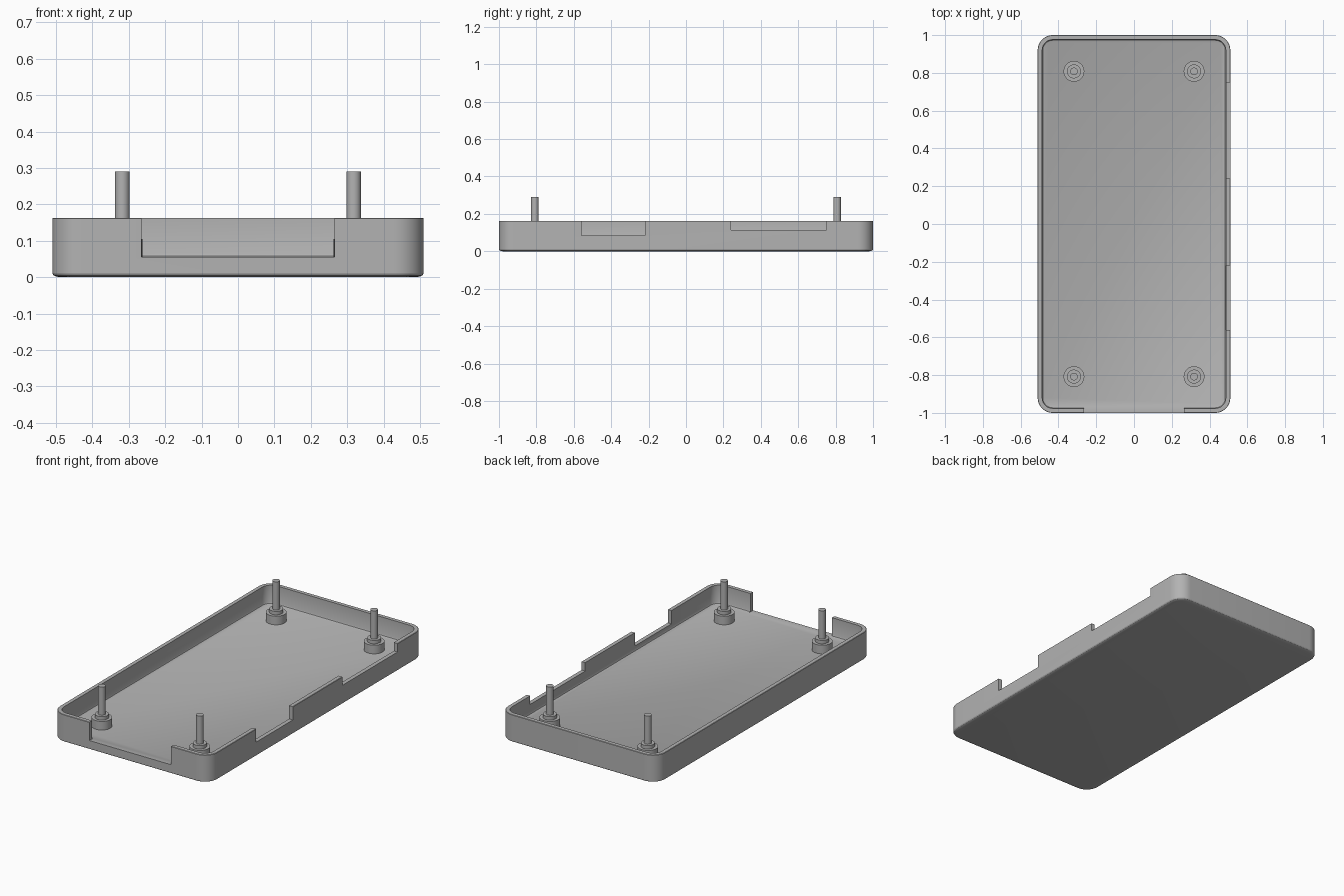
import bpy, bmesh, math
from mathutils import Vector

if "Cube" in bpy.data.objects:
    bpy.data.objects.remove(bpy.data.objects["Cube"])

HALF_X, HALF_Y, HEIGHT, CORNER = 0.51, 1.0, 0.163, 0.08
WALL, FLOOR = 0.024, 0.0545

grey = bpy.data.materials.new("plain grey")
grey.use_nodes = True
colour = (0.45, 0.45, 0.45, 1)
grey.diffuse_color = colour
grey.node_tree.nodes["Principled BSDF"].inputs["Base Color"].default_value = colour


def make_object(name, bm):
    bmesh.ops.recalc_face_normals(bm, faces=bm.faces)
    mesh = bpy.data.meshes.new(name)
    bm.to_mesh(mesh)
    bm.free()
    mesh.materials.append(grey)
    obj = bpy.data.objects.new(name, mesh)
    bpy.context.collection.objects.link(obj)
    return obj


def activate(obj):
    bpy.ops.object.select_all(action='DESELECT')
    obj.select_set(True)
    bpy.context.view_layer.objects.active = obj


def skin(name, rings):
    """Closed solid through a stack of matching point rings."""
    bm = bmesh.new()
    loops = [[bm.verts.new(p) for p in ring] for ring in rings]
    for a, b in zip(loops, loops[1:]):
        for i in range(len(a)):
            j = (i + 1) % len(a)
            bm.faces.new((a[i], a[j], b[j], b[i]))
    bm.faces.new(loops[0])
    bm.faces.new(loops[-1])
    return make_object(name, bm)


def rounded_ring(inset, z, steps=10):
    r = CORNER - inset
    points = []
    for quarter, (sx, sy) in enumerate([(1, 1), (-1, 1), (-1, -1), (1, -1)]):
        for k in range(steps + 1):
            a = (quarter + k / steps) * math.pi / 2
            points.append((sx * (HALF_X - CORNER) + r * math.cos(a),
                           sy * (HALF_Y - CORNER) + r * math.sin(a), z))
    return points


def circle_ring(x, y, r, z, sides=32):
    return [(x + r * math.cos(2 * math.pi * i / sides),
             y + r * math.sin(2 * math.pi * i / sides), z) for i in range(sides)]


def smooth(obj):
    activate(obj)
    bpy.ops.object.shade_smooth_by_angle(angle=math.radians(30))


def cut_box(target, low, high):
    low, high = Vector(low), Vector(high)
    bm = bmesh.new()
    bmesh.ops.create_cube(bm, size=1)
    bmesh.ops.scale(bm, vec=high - low, verts=bm.verts)
    bmesh.ops.translate(bm, vec=(low + high) / 2, verts=bm.verts)
    cutter = make_object("notch_cutter", bm)
    cutter.hide_render = True
    activate(target)
    mod = target.modifiers.new("notch", 'BOOLEAN')
    mod.operation, mod.solver, mod.object = 'DIFFERENCE', 'EXACT', cutter
    bpy.ops.object.modifier_apply(modifier=mod.name)
    bpy.data.objects.remove(cutter)


# Tray shell: eased bottom edge, outer wall, rim, inner wall, filleted floor
profile = [(0.02, 0), (0.009, 0.002), (0.003, 0.005), (0, 0.01),
           (0, HEIGHT - 0.002), (0.002, HEIGHT), (WALL, HEIGHT),
           (WALL, FLOOR + 0.01), (WALL + 0.003, FLOOR + 0.003), (WALL + 0.01, FLOOR)]
tray = skin("tray", [rounded_ring(i, z) for i, z in profile])

# Wall openings: one wide at the front, two along the left side
cut_box(tray, (-0.265, -1.1, 0.055), (0.265, -0.96, 0.3))
for y0, y1, z in [(-0.56, -0.22, 0.085), (0.24, 0.75, 0.113)]:
    cut_box(tray, (0.47, y0, z), (0.6, y1, 0.3))
smooth(tray)

# Stepped mounting posts: base, collar and pin
steps = [(0.055, FLOOR - 0.01), (0.055, 0.105), (0.037, 0.105),
         (0.037, 0.125), (0.02, 0.125), (0.02, 0.29)]
for side, sx in (("left", 1), ("right", -1)):
    for end, sy in (("front", -1), ("back", 1)):
        post = skin(f"{end}_{side}_post",
                    [circle_ring(sx * 0.318, sy * 0.808, r, z) for r, z in steps])
        smooth(post)
